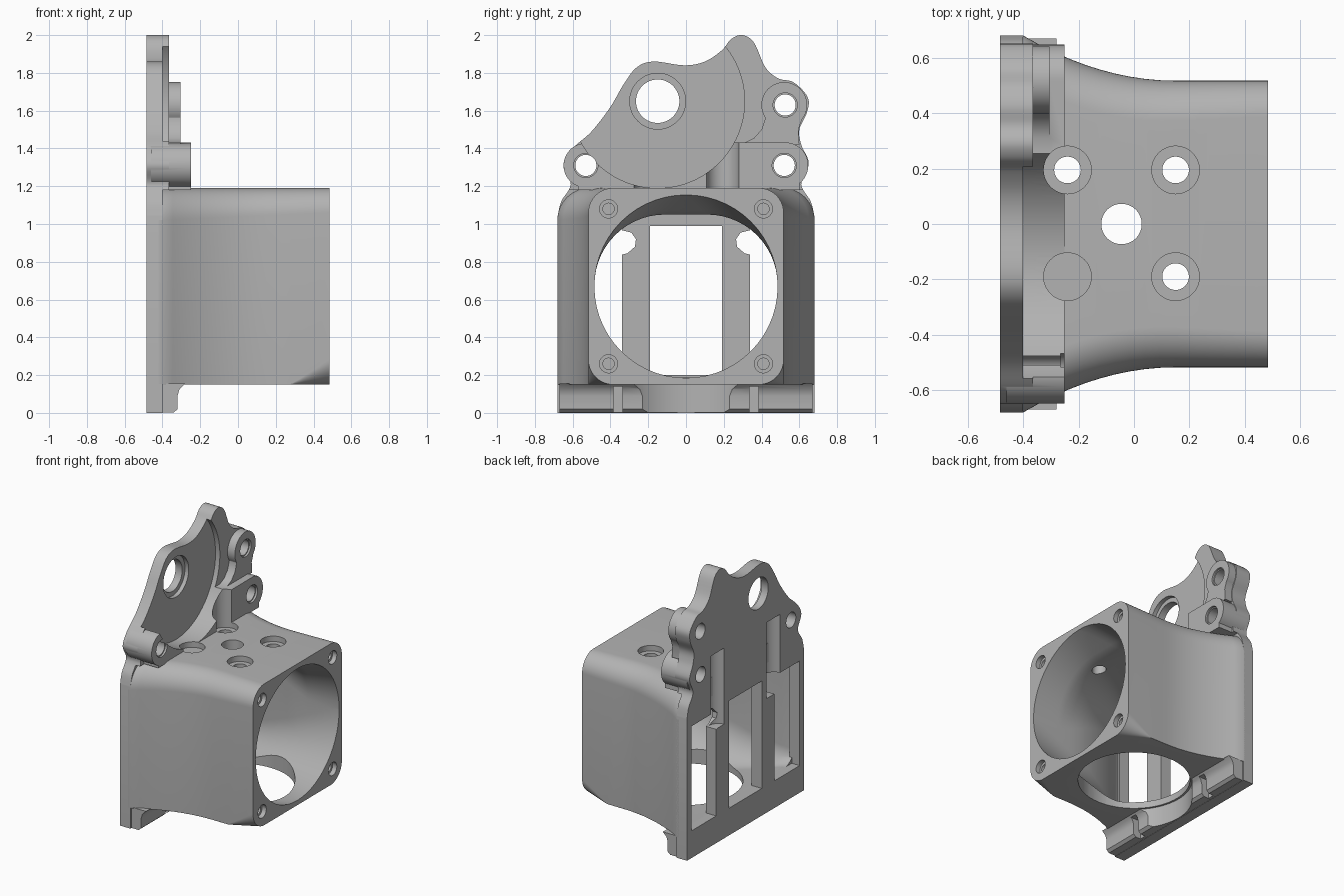
import bpy, bmesh, math
from mathutils import Vector

cube = bpy.data.objects.get("Cube")
if cube:
    bpy.data.objects.remove(cube, do_unlink=True)

grey = bpy.data.materials.new("plain_grey")
grey.use_nodes = True
grey.diffuse_color = (0.45, 0.45, 0.45, 1)
grey.node_tree.nodes["Principled BSDF"].inputs["Base Color"].default_value = (0.45, 0.45, 0.45, 1)


def loft(name, rings):
    """Closed solid through rings of equal point count."""
    bm = bmesh.new()
    rows = [[bm.verts.new(p) for p in ring] for ring in rings]
    n = len(rows[0])
    for a, b in zip(rows, rows[1:]):
        for i in range(n):
            bm.faces.new((a[i], a[(i + 1) % n], b[(i + 1) % n], b[i]))
    bm.faces.new(rows[0][::-1])
    bm.faces.new(rows[-1])
    bmesh.ops.recalc_face_normals(bm, faces=bm.faces)
    mesh = bpy.data.meshes.new(name)
    bm.to_mesh(mesh)
    bm.free()
    mesh.materials.append(grey)
    obj = bpy.data.objects.new(name, mesh)
    bpy.context.collection.objects.link(obj)
    return obj


def place(axis, u, v, d):
    return {"x": (d, u, v), "y": (u, d, v), "z": (u, v, d)}[axis]


def prism(name, axis, pts, start, end):
    return loft(name, [[place(axis, u, v, d) for u, v in pts] for d in (start, end)])


def box(y0, y1, z0, z1, x0, x1):
    return prism("block", "x", [(y0, z0), (y1, z0), (y1, z1), (y0, z1)], x0, x1)


def cylinder(axis, u, v, r, start, end, n=48):
    ring = [(u + r * math.cos(math.tau * i / n), v + r * math.sin(math.tau * i / n)) for i in range(n)]
    return prism("round", axis, ring, start, end)


def combine(target, tools, operation="DIFFERENCE"):
    """Apply each tool to the target and throw the tool away."""
    bpy.context.view_layer.objects.active = target
    for tool in tools:
        mod = target.modifiers.new("combine", "BOOLEAN")
        mod.operation, mod.solver, mod.object = operation, "EXACT", tool
        bpy.ops.object.modifier_apply(modifier=mod.name)
        bpy.data.objects.remove(tool, do_unlink=True)


def rounded(x, w, z0, z1, r_top, r_bottom, n=14):
    """Rounded rectangle across the duct at depth x."""
    ring = []
    for k, (sy, top) in enumerate(((1, 1), (-1, 1), (-1, 0), (1, 0))):
        r = r_top if top else r_bottom
        cy, cz = sy * (w - r), (z1 - r if top else z0 + r)
        for i in range(n + 1):
            a = math.pi / 2 * (k + i / n)
            ring.append((x, cy + r * math.cos(a), cz + r * math.sin(a)))
    return ring


def flare(x):
    return 0.517 + 0.163 * min(1, max(0, (0.15 - x) / 0.55)) ** 2


def spline(pts, steps=6):
    """Smooth curve through the points."""
    p = [Vector(q) for q in [pts[0]] + pts + [pts[-1]]]
    out = []
    for a, b, c, d in zip(p, p[1:], p[2:], p[3:]):
        for i in range(steps):
            t = i / steps
            q = 0.5 * (2 * b + (c - a) * t + (2 * a - 5 * b + 4 * c - d) * t * t
                       + (3 * b - a - 3 * c + d) * t ** 3)
            out.append(tuple(q))
    return out + [pts[-1]]


# Flared duct: outer shell and round-to-square cavity under a flat ceiling
depths = [0.484, 0.43, 0.38, 0.33, 0.28, 0.23, 0.15] + [0.15 - 0.055 * i for i in range(1, 11)] + [-0.42]
outer = [rounded(x, flare(x), 0.15, 1.19, 0.13 + 0.04 * (0.484 - x) / 0.9,
                 max(0.002, 0.13 * (x - 0.28) / 0.2)) for x in depths]
duct = loft("duct_body", outer)
inner = []
for x in [0.5] + depths + [-0.45]:
    t = min(1, max(0, (0.484 - x) / 0.88))
    drop = min(1, max(0, (0.484 - x) / 0.25))
    r = 0.484 - 0.384 * t
    inner.append(rounded(x, flare(x) - 0.032, 0.185 + 0.015 * t, 1.154 - 0.104 * drop, r, r))
cuts = [loft("cavity", inner), cylinder("z", 0, 0, 0.38, 0.05, 0.3, 72)]

# Screw holes at the fan face corners
for y in (-0.41, 0.41):
    for z in (0.26, 1.08):
        cuts += [cylinder("x", y, z, 0.048, 0.45, 0.52), cylinder("x", y, z, 0.03, 0.36, 0.5)]

# Counterbored holes in the roof, one left blind
cuts.append(cylinder("z", -0.045, 0, 0.073, 0.95, 1.3))
for x in (-0.24, 0.15):
    for y in (-0.19, 0.195):
        cuts.append(cylinder("z", x, y, 0.086, 1.15, 1.3))
        if x > 0 or y > 0:
            cuts.append(cylinder("z", x, y, 0.048, 0.95, 1.3))
combine(duct, cuts)

# Mounting plate outline
crest = spline([(-0.68, 1.04), (-0.66, 1.12), (-0.61, 1.21), (-0.65, 1.31), (-0.6, 1.4), (-0.5, 1.49),
                (-0.4, 1.62), (-0.33, 1.74), (-0.26, 1.83), (-0.17, 1.86), (-0.01, 1.84), (0.1, 1.86),
                (0.19, 1.92), (0.24, 1.98), (0.3, 2.0), (0.36, 1.96), (0.42, 1.83), (0.49, 1.77),
                (0.57, 1.75), (0.645, 1.67), (0.64, 1.59), (0.6, 1.5), (0.61, 1.42), (0.65, 1.32),
                (0.61, 1.21), (0.66, 1.12), (0.68, 1.04)])
plate = prism("mounting_plate", "x", [(-0.68, 0)] + crest + [(0.68, 0)], -0.484, -0.365)

# Raised bosses, joined by a ledge that cradles the round recess
neck = [(0.41, 1.63), (0.42, 1.56), (0.4, 1.5), (0.36, 1.455), (0.29, 1.42),
        (0.6, 1.42), (0.595, 1.5), (0.63, 1.6)]
combine(plate, [
    cylinder("x", 0.52, 1.63, 0.121, -0.46, -0.305),
    prism("neck", "x", neck, -0.45, -0.305),
    cylinder("x", 0.525, 1.31, 0.122, -0.46, -0.25),
    box(0, 0.525, 1.17, 1.431, -0.455, -0.25),
    box(0.5, 0.6, 1.16, 1.3, -0.452, -0.25),
    cylinder("x", -0.53, 1.31, 0.118, -0.46, -0.25),
    box(-0.57, 0.1, 1.165, 1.31, -0.454, -0.25),
], "UNION")

# Round recess, lower step, bearing seat, bolt holes and screwdriver clearance
cuts = [cylinder("x", -0.15, 1.65, 0.46, -0.4, -0.1, 96),
        box(-0.8, 0.8, -0.1, 1.18, -0.4, -0.1),
        cylinder("x", -0.15, 1.65, 0.115, -0.6, 0),
        cylinder("x", -0.15, 1.65, 0.148, -0.43, 0)]
for y, z, face in ((0.525, 1.63, -0.305), (0.52, 1.31, -0.25), (-0.53, 1.31, -0.25)):
    cuts += [cylinder("x", y, z, 0.056, -0.6, 0), cylinder("x", y, z, 0.064, face - 0.015, 0)]
for y in (-0.19, 0.195):
    cuts.append(cylinder("z", -0.24, y, 0.086, 1.1, 1.5))

# Windows and the rounded rear channels
cuts.append(box(-0.19, 0.19, 0.2, 0.99, -0.6, -0.2))
for s in (-1, 1):
    y0, y1 = sorted((s * 0.34, s * 0.63))
    cuts.append(box(y0, y1, 0.2, 0.97, -0.6, -0.2))
    notch = [(0.35, 0.97), (0.35, 0.835), (0.31, 0.845), (0.27, 0.88), (0.265, 0.92), (0.29, 0.955)]
    cuts.append(prism("notch", "x", [(s * y, z) for y, z in notch], -0.6, -0.2))
    cuts.append(cylinder("z", -0.49, s * 0.325, 0.078, 0.84, 1.4))
combine(plate, cuts)

# Foot along the lower edge, scooped in the middle and notched beside the scoop
foot = prism("foot_rail", "y", [(-0.47, 0.002), (-0.34, 0.002), (-0.32, 0.02), (-0.32, 0.09), (-0.31, 0.125),
                                (-0.28, 0.155), (-0.47, 0.155)], -0.67, 0.67)
combine(foot, [cylinder("z", 0, 0, 0.395, -0.1, 0.3, 72)]
        + [box(y - 0.025, y + 0.025, -0.1, 0.14, -0.38, -0.1) for y in (-0.36, 0.36)])

# Smooth curved surfaces, keep hard edges
for obj in (duct, plate, foot):
    bpy.ops.object.select_all(action="DESELECT")
    obj.select_set(True)
    bpy.context.view_layer.objects.active = obj
    bpy.ops.object.shade_smooth_by_angle(angle=math.radians(30))
